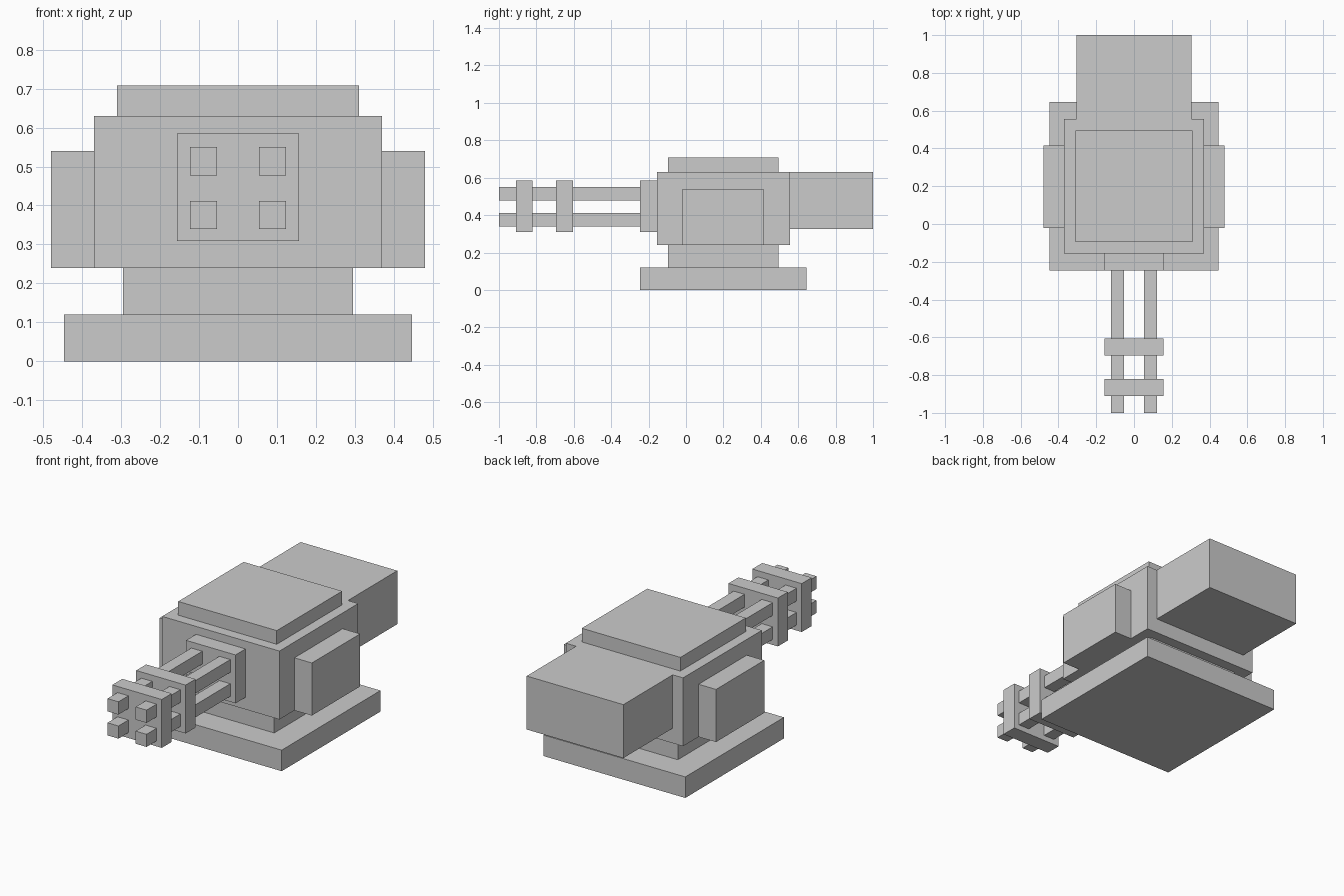
import bpy
import bmesh
from mathutils import Vector

cube = bpy.data.objects.get("Cube")
if cube:
    bpy.data.objects.remove(cube, do_unlink=True)

# Single flat grey
GREY = (0.6, 0.6, 0.6, 1.0)
grey = bpy.data.materials.new("light_grey")
grey.use_nodes = True
grey.diffuse_color = GREY
grey.node_tree.nodes["Principled BSDF"].inputs["Base Color"].default_value = GREY


def box(name, x, y, z):
    """Box spanning the (low, high) range on each axis."""
    low, high = Vector((x[0], y[0], z[0])), Vector((x[1], y[1], z[1]))
    bm = bmesh.new()
    bmesh.ops.create_cube(bm, size=1)
    bmesh.ops.scale(bm, vec=high - low, verts=bm.verts)
    mesh = bpy.data.meshes.new(name)
    bm.to_mesh(mesh)
    bm.free()
    mesh.materials.append(grey)
    obj = bpy.data.objects.new(name, mesh)
    obj.location = (low + high) / 2
    bpy.context.collection.objects.link(obj)
    return obj


def centred(name, half_width, y, z):
    return box(name, (-half_width, half_width), y, z)


# Base and turret body
centred("base", 0.447, (-0.245, 0.645), (0.0, 0.12))
centred("neck", 0.295, (-0.095, 0.495), (0.12, 0.24))
centred("body", 0.37, (-0.155, 0.555), (0.24, 0.63))
centred("roof_plate", 0.311, (-0.095, 0.495), (0.63, 0.708))
centred("rear_housing", 0.305, (0.555, 1.0), (0.325, 0.63))

# Side armour
box("left_side_armour", (0.37, 0.48), (-0.02, 0.415), (0.24, 0.54))
box("right_side_armour", (-0.48, -0.37), (-0.02, 0.415), (0.24, 0.54))

# Barrel mount and the two clamps that tie the barrels together
for name, y in (("barrel_mount", (-0.245, -0.155)),
                ("inner_clamp", (-0.695, -0.605)),
                ("outer_clamp", (-0.91, -0.82))):
    centred(name, 0.156, y, (0.309, 0.585))

# Four square barrels
for side, x in (("left", (0.054, 0.123)), ("right", (-0.123, -0.054))):
    for level, z in (("lower", (0.34, 0.412)), ("upper", (0.477, 0.55))):
        box(f"{level}_{side}_barrel", x, (-1.0, -0.245), z)
